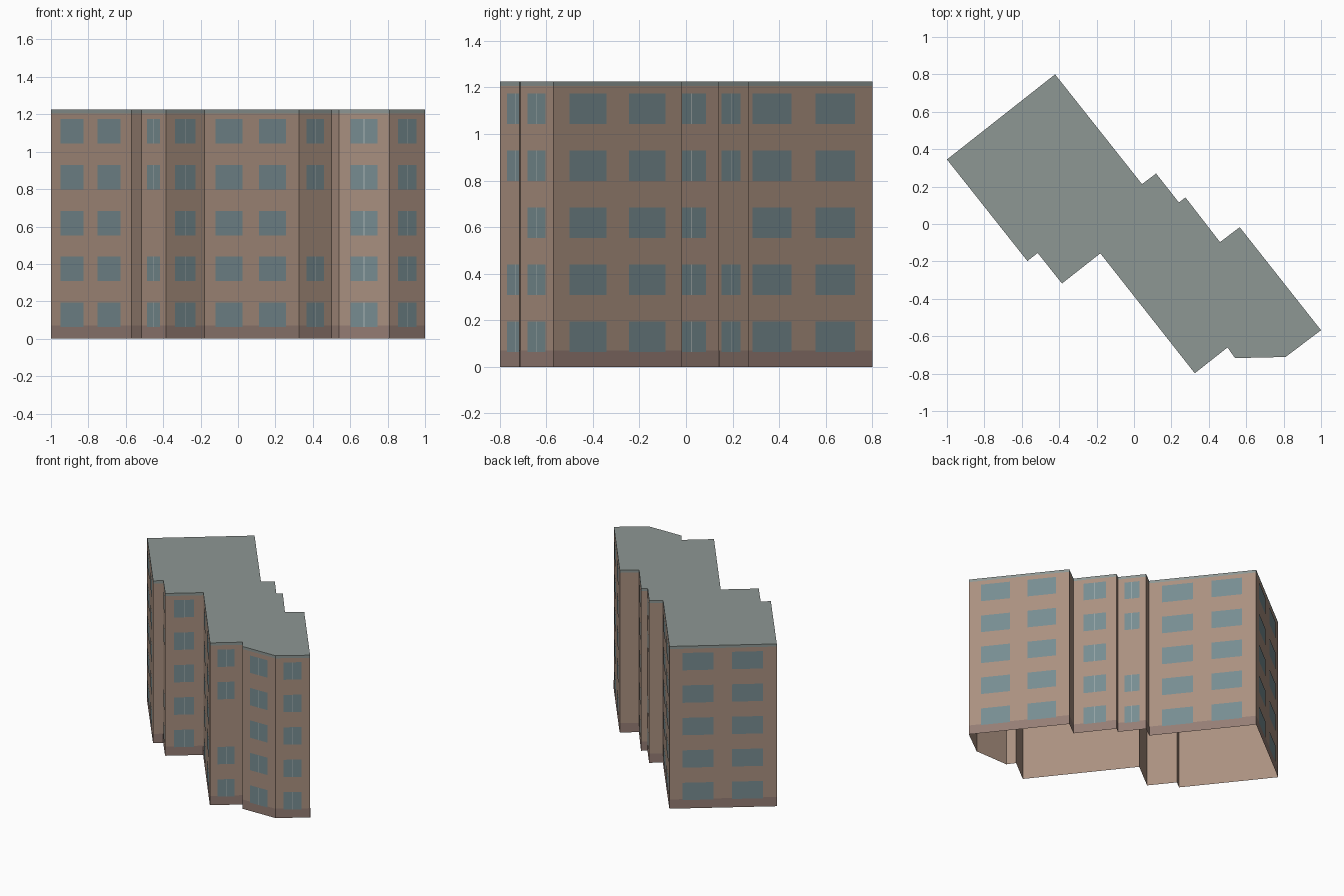
import bpy
from mathutils import Vector

if "Cube" in bpy.data.objects:
    bpy.data.objects.remove(bpy.data.objects["Cube"])

H, TRIM_Z, BASE_Z = 1.225, 1.205, 0.07
STOREY, SILL, WIN_H = 0.245, 0.063, 0.131
ALL, GAP = (0, 1, 2, 3, 4), (0, 1, 3, 4)

# Footprint, counter-clockwise: corner x, y, windows on the wall to the next corner, storeys
PLAN = [
    (-1.0, 0.345, 2, ALL), (-0.57, -0.198, 0, ALL), (-0.515, -0.155, 1, GAP),
    (-0.385, -0.318, 1, ALL), (-0.18, -0.157, 2, ALL), (0.325, -0.798, 1, GAP),
    (0.50, -0.66, 0, ALL), (0.54, -0.717, 1, ALL), (0.81, -0.711, 1, ALL),
    (1.0, -0.568, 2, ALL), (0.565, -0.017, 0, ALL), (0.46, -0.097, 1, ALL),
    (0.275, 0.142, 0, ALL), (0.24, 0.115, 1, GAP), (0.118, 0.27, 0, ALL),
    (0.043, 0.213, 2, ALL), (-0.422, 0.80, 2, ALL),
]
corners = [Vector((p[0], p[1], 0)) for p in PLAN]
N = len(corners)


def material(name, rgb):
    m = bpy.data.materials.new(name)
    m.diffuse_color = (*rgb, 1)
    m.use_nodes = True
    m.node_tree.nodes["Principled BSDF"].inputs["Base Color"].default_value = m.diffuse_color
    return m


def add_object(name, faces, mat):
    """Make a mesh from a list of faces, each a list of points."""
    verts = [v for f in faces for v in f]
    index, i = [], 0
    for f in faces:
        index.append(tuple(range(i, i + len(f))))
        i += len(f)
    mesh = bpy.data.meshes.new(name)
    mesh.from_pydata(verts, [], index)
    mesh.materials.append(mat)
    ob = bpy.data.objects.new(name, mesh)
    bpy.context.collection.objects.link(ob)
    return ob


def panel(i, z0, z1, t0=0.0, t1=1.0, out=0.0):
    """Upright rectangle on wall i between fractions t0 and t1 of its length."""
    a, b = corners[i], corners[(i + 1) % N]
    d = b - a
    off = Vector((d.y, -d.x, 0)).normalized() * out
    p, q = a + d * t0 + off, a + d * t1 + off
    up0, up1 = Vector((0, 0, z0)), Vector((0, 0, z1))
    return [p + up0, q + up0, q + up1, p + up1]


brick = material("brick", (0.40, 0.28, 0.215))
plinth = material("plinth", (0.30, 0.205, 0.175))
grey = material("roof_grey", (0.27, 0.31, 0.295))
glass = material("glass", (0.185, 0.265, 0.285))
frame = material("frame", (0.42, 0.48, 0.48))

# Wall shell, open underneath
add_object("walls", [panel(i, 0, TRIM_Z) for i in range(N)], brick)

# Flat roof with its thin edge trim
roof = [panel(i, TRIM_Z, H) for i in range(N)]
roof.append([c + Vector((0, 0, H)) for c in corners])
add_object("roof", roof, grey)

# Darker band at the foot of the walls
add_object("plinth_band", [panel(i, 0, BASE_Z, out=0.001) for i in range(N)], plinth)

# Windows: wide walls carry two panes, narrow walls one split by a mullion
panes, mullions = [], []
for i, (_, _, count, storeys) in enumerate(PLAN):
    for s in storeys:
        z0 = SILL + s * STOREY
        z1 = z0 + WIN_H
        if count == 2:
            panes.append(panel(i, z0, z1, 0.122, 0.408, 0.002))
            panes.append(panel(i, z0, z1, 0.584, 0.870, 0.002))
        elif count == 1:
            panes.append(panel(i, z0, z1, 0.230, 0.758, 0.002))
            mullions.append(panel(i, z0, z1, 0.486, 0.502, 0.003))
add_object("window_panes", panes, glass)
add_object("window_mullions", mullions, frame)
